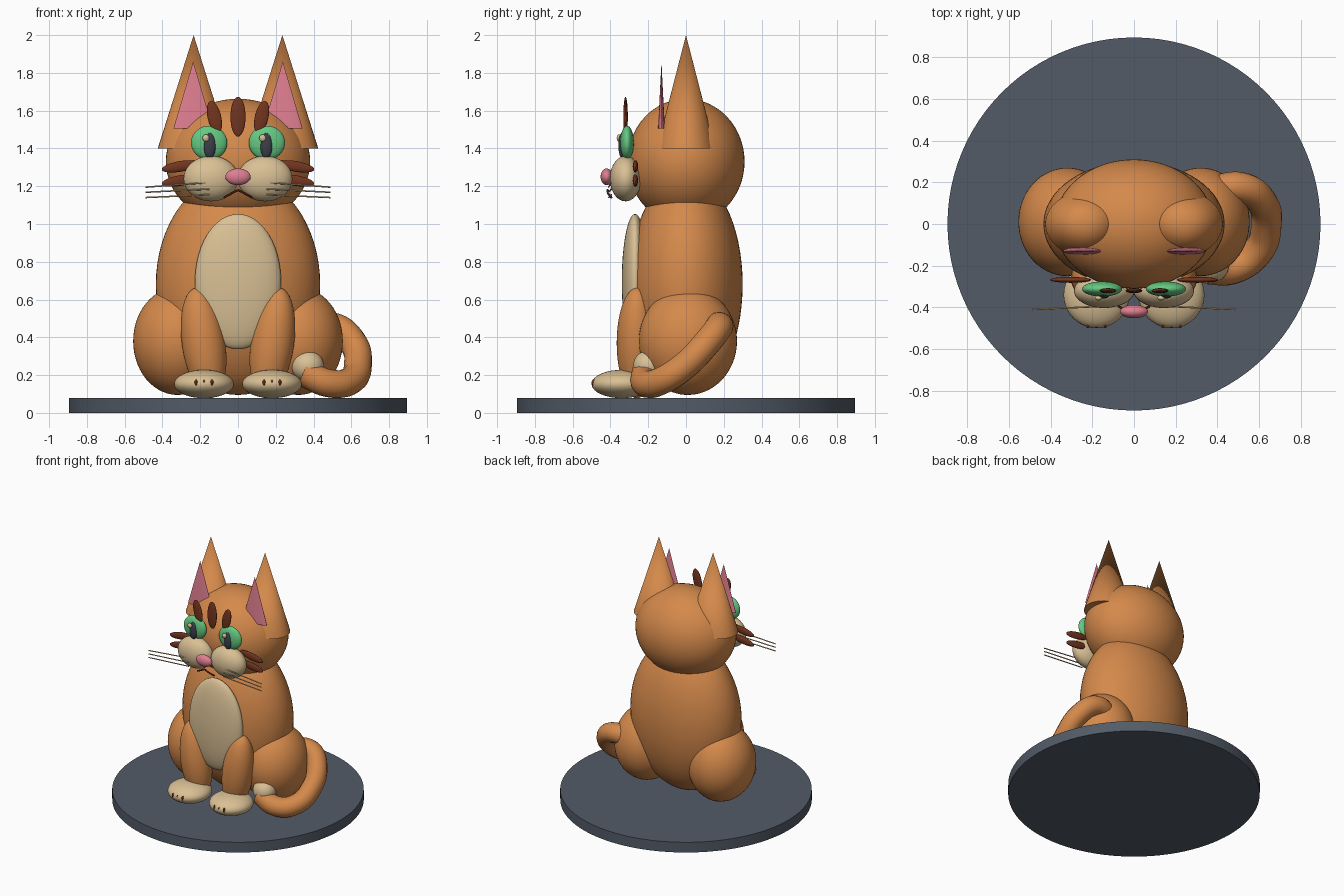
import bpy
from math import radians

if "Cube" in bpy.data.objects:
    bpy.data.objects.remove(bpy.data.objects["Cube"])


def material(name, rgb):
    m = bpy.data.materials.new(name)
    m.diffuse_color = (*rgb, 1)
    m.use_nodes = True
    m.node_tree.nodes["Principled BSDF"].inputs["Base Color"].default_value = m.diffuse_color
    return m


ORANGE = material("orange fur", (0.66, 0.25, 0.07))
CREAM = material("cream fur", (0.70, 0.53, 0.30))
BROWN = material("dark brown", (0.17, 0.035, 0.014))
GREEN = material("eye green", (0.13, 0.58, 0.22))
PINK = material("pink", (0.74, 0.21, 0.28))
SLATE = material("slate", (0.085, 0.105, 0.135))
DARK = material("pupil grey", (0.045, 0.05, 0.07))


def finish(name, mat):
    o = bpy.context.object
    o.name = name
    o.data.materials.append(mat)
    bpy.ops.object.transform_apply(location=False, rotation=False, scale=True)
    bpy.ops.object.shade_smooth_by_angle(angle=radians(40))
    return o


def ball(name, mat, loc, size, tilt=0, seg=40):
    """Ellipsoid with half sizes, tilted in the front plane."""
    bpy.ops.mesh.primitive_uv_sphere_add(segments=seg, ring_count=seg // 2, radius=1,
                                         location=loc, rotation=(0, radians(tilt), 0))
    bpy.context.object.scale = size
    return finish(name, mat)


def cone(name, mat, x, y, z0, z1, rx, ry):
    """Upright cone with an oval base."""
    bpy.ops.mesh.primitive_cone_add(vertices=40, radius1=1, radius2=0, depth=z1 - z0,
                                    location=(x, y, (z0 + z1) / 2))
    bpy.context.object.scale = (rx, ry, 1)
    return finish(name, mat)


def tube(name, mat, points, radius, res=8):
    """Round tube along a smooth path."""
    cu = bpy.data.curves.new(name, 'CURVE')
    cu.dimensions = '3D'
    cu.bevel_depth = radius
    cu.bevel_resolution = 6 if radius > 0.02 else 2
    cu.resolution_u = res
    cu.use_fill_caps = True
    sp = cu.splines.new('BEZIER')
    sp.bezier_points.add(len(points) - 1)
    for bp, p in zip(sp.bezier_points, points):
        bp.co = p
        bp.handle_left_type = bp.handle_right_type = 'AUTO'
    o = bpy.data.objects.new(name, cu)
    bpy.context.collection.objects.link(o)
    cu.materials.append(mat)
    return o


# round base
bpy.ops.mesh.primitive_cylinder_add(vertices=96, radius=0.895, depth=0.08, location=(0, 0, 0.04))
finish("base", SLATE)

# body, belly and head
ball("body", ORANGE, (0, 0, 0.68), (0.435, 0.30, 0.585), seg=64)
ball("belly", CREAM, (0, -0.27, 0.695), (0.228, 0.07, 0.358), seg=48)
ball("head", ORANGE, (0, 0, 1.33), (0.382, 0.31, 0.333), seg=64)

# central face parts
ball("nose", PINK, (0, -0.42, 1.25), (0.067, 0.032, 0.044))
ball("middle_forehead_stripe", BROWN, (0, -0.32, 1.568), (0.04, 0.012, 0.105))

for side, s in (("left", -1), ("right", 1)):
    # legs and paws
    ball(side + "_haunch", ORANGE, (s * 0.32, 0.01, 0.38), (0.235, 0.26, 0.285), seg=56)
    ball(side + "_front_leg", ORANGE, (s * 0.182, -0.26, 0.37), (0.115, 0.107, 0.295), s * 8)
    ball(side + "_paw", CREAM, (s * 0.18, -0.34, 0.153), (0.158, 0.16, 0.075))
    for i in (-1, 0, 1):
        ball(side + "_toe_mark", BROWN, (s * 0.18 + i * 0.042, -0.488, 0.16),
             (0.008, 0.012, 0.018), seg=12)

    # ears
    cone(side + "_ear", ORANGE, s * 0.235, 0, 1.40, 2.0, 0.19, 0.155)
    cone(side + "_inner_ear", PINK, s * 0.237, -0.13, 1.505, 1.86, 0.105, 0.018)

    # eyes, with highlights both on the same side
    ball(side + "_eye", GREEN, (s * 0.153, -0.312, 1.43), (0.096, 0.036, 0.09))
    ball(side + "_pupil", DARK, (s * 0.15, -0.338, 1.415), (0.033, 0.02, 0.068), seg=24)
    ball(side + "_eye_highlight", CREAM, (s * 0.15 - 0.02, -0.355, 1.455),
         (0.018, 0.012, 0.019), seg=16)

    # muzzle and mouth
    ball(side + "_muzzle", CREAM, (s * 0.143, -0.32, 1.24), (0.145, 0.083, 0.12))
    tube(side + "_mouth", BROWN, [(0, -0.415, 1.18), (s * 0.035, -0.412, 1.162),
                                  (s * 0.075, -0.395, 1.14)], 0.006)

    # forehead and cheek stripes
    ball(side + "_forehead_stripe", BROWN, (s * 0.125, -0.32, 1.565),
         (0.036, 0.012, 0.088), s * 13)
    for z in (1.305, 1.23):
        ball(side + "_cheek_stripe", BROWN, (s * 0.305, -0.268, z), (0.1, 0.014, 0.028), s * 10)

    # whiskers
    for z0, z1 in ((1.22, 1.195), (1.185, 1.168), (1.155, 1.14)):
        tube(side + "_whisker", CREAM, [(s * 0.15, -0.395, z0), (s * 0.49, -0.41, z1)], 0.004, 2)

# curled tail with pale tip
tube("tail", ORANGE, [(0.36, 0.15, 0.44), (0.51, 0.175, 0.455), (0.61, 0.11, 0.37),
                      (0.635, 0.0, 0.255), (0.595, -0.13, 0.17), (0.48, -0.213, 0.157),
                      (0.345, -0.215, 0.215)], 0.074, 10)
ball("tail_tip", CREAM, (0.37, -0.20, 0.247), (0.085, 0.08, 0.083))

# leave curves as smooth meshes
for o in [o for o in bpy.context.scene.objects if o.type == 'CURVE']:
    bpy.ops.object.select_all(action='DESELECT')
    o.select_set(True)
    bpy.context.view_layer.objects.active = o
    bpy.ops.object.convert(target='MESH')
    bpy.ops.object.shade_smooth_by_angle(angle=radians(40))
